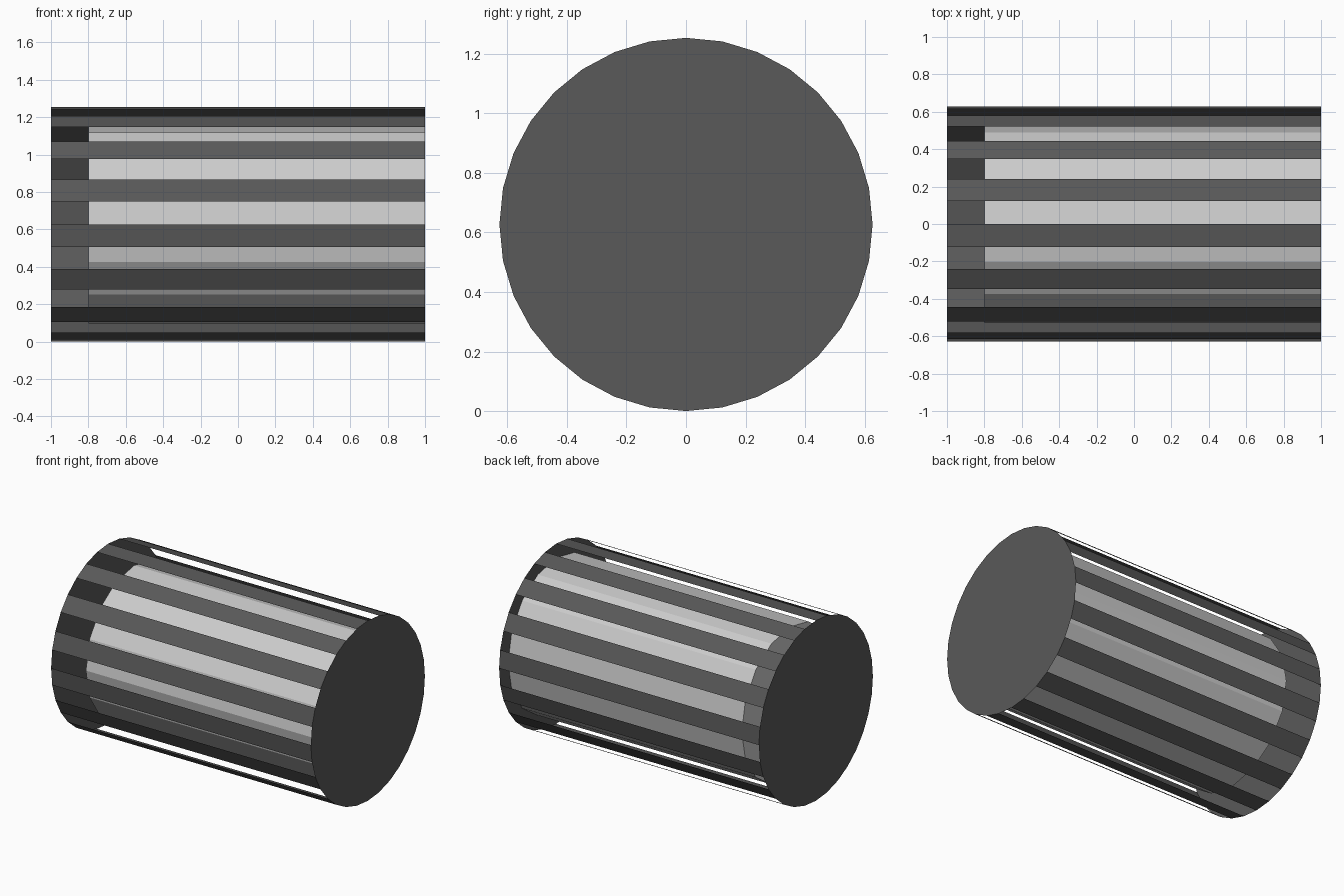
import bpy, bmesh, math
from mathutils import Matrix

if "Cube" in bpy.data.objects:
    bpy.data.objects.remove(bpy.data.objects["Cube"])

R = 0.627          # outer radius
INNER_R = 0.53     # core radius


def grey(name, v):
    m = bpy.data.materials.new(name)
    m.diffuse_color = (v, v, v, 1)
    m.use_nodes = True
    m.node_tree.nodes["Principled BSDF"].inputs["Base Color"].default_value = m.diffuse_color
    return m


def x_cylinder(sides, radius, x0, x1):
    """Capped flat-sided cylinder lying along x."""
    bm = bmesh.new()
    bmesh.ops.create_cone(bm, cap_ends=True, segments=sides,
                          radius1=radius, radius2=radius, depth=x1 - x0)
    bm.transform(Matrix.Translation(((x0 + x1) / 2, 0, 0))
                 @ Matrix.Rotation(math.pi / 2, 4, 'Y'))
    bm.normal_update()
    return bm


def finish(bm, name, mat):
    me = bpy.data.meshes.new(name)
    bm.to_mesh(me)
    bm.free()
    me.materials.append(mat)
    ob = bpy.data.objects.new(name, me)
    ob.location.z = R
    bpy.context.collection.objects.link(ob)


# Slatted drum: every other side face is an open slot, both ends closed
bm = x_cylinder(32, R, -1, 1)
step = math.tau / 32
slots = []
for f in bm.faces:
    if abs(f.normal.x) < 0.5:
        c = f.calc_center_median()
        if math.floor(math.atan2(-c.y, c.z) / step) % 2:
            slots.append(f)
bmesh.ops.delete(bm, geom=slots, context='FACES')
finish(bm, "slatted_drum", grey("dark_grey", 0.1))

# Inner core, stopping short of the left end
finish(x_cylinder(16, INNER_R, -0.8, 1.0 - 0.001), "inner_core", grey("light_grey", 0.8))
